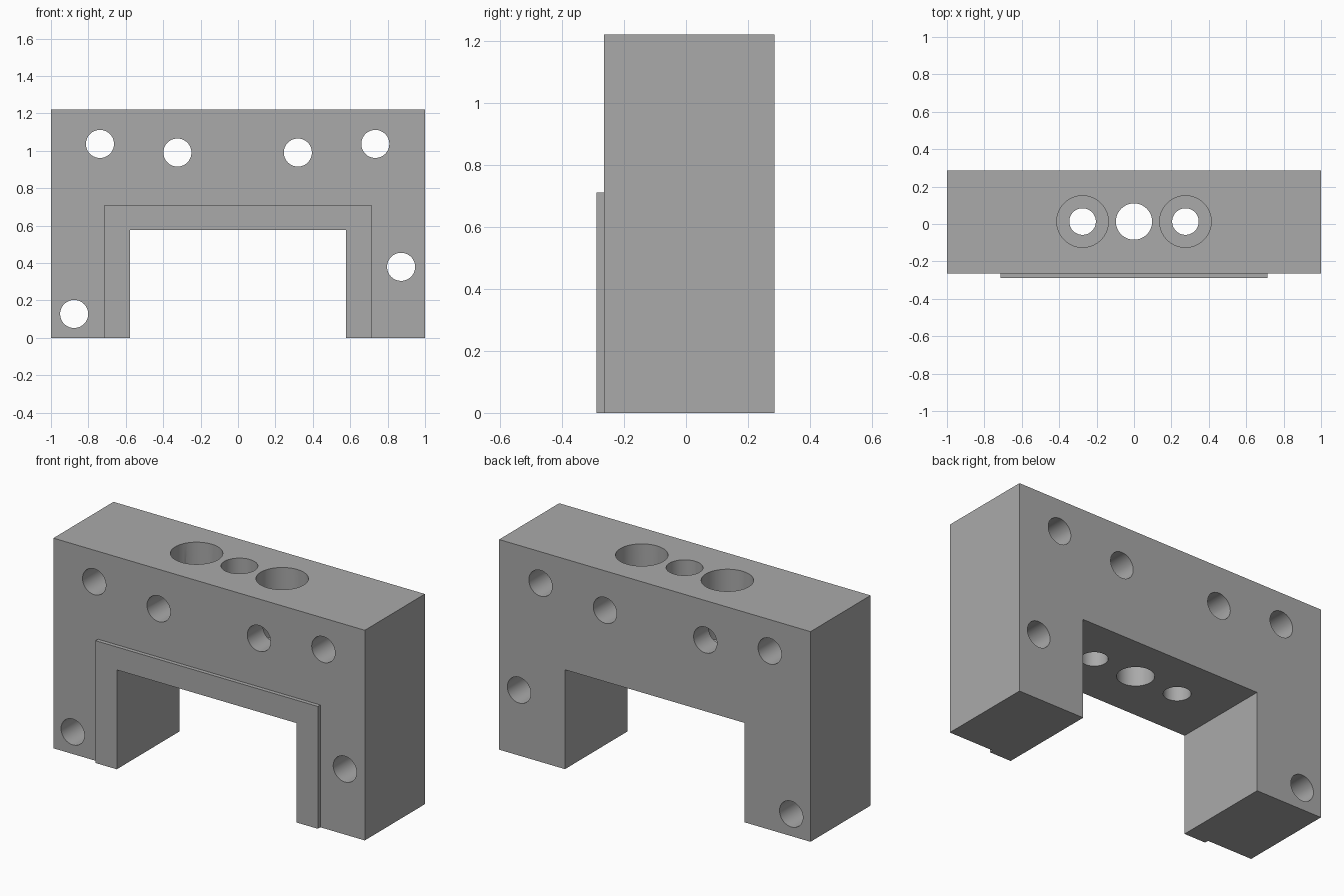
import bpy
import bmesh
from math import pi, radians
from mathutils import Matrix, Vector

default = bpy.data.objects.get("Cube")
if default:
    bpy.data.objects.remove(default, do_unlink=True)

BACK, FACE, FRONT = 0.286, -0.265, -0.288
HEIGHT = 1.22
OPENING = 0.577
BORE_Y = 0.013

grey = bpy.data.materials.new("plain grey")
grey.use_nodes = True
colour = (0.4, 0.4, 0.4, 1)
grey.diffuse_color = colour
grey.node_tree.nodes["Principled BSDF"].inputs["Base Color"].default_value = colour


def make_object(name, bm):
    bmesh.ops.recalc_face_normals(bm, faces=bm.faces)
    mesh = bpy.data.meshes.new(name)
    bm.to_mesh(mesh)
    bm.free()
    mesh.materials.append(grey)
    obj = bpy.data.objects.new(name, mesh)
    bpy.context.collection.objects.link(obj)
    return obj


def arch(name, half_width, top, y0, y1):
    """Upside-down U profile extruded along y."""
    w, o = half_width, OPENING
    outline = [(-w, 0), (-o, 0), (-o, o), (o, o), (o, 0), (w, 0), (w, top), (-w, top)]
    bm = bmesh.new()
    face = bm.faces.new([bm.verts.new((x, y0, z)) for x, z in outline])
    extruded = bmesh.ops.extrude_face_region(bm, geom=[face])["geom"]
    moved = [v for v in extruded if isinstance(v, bmesh.types.BMVert)]
    bmesh.ops.translate(bm, verts=moved, vec=(0, y1 - y0, 0))
    return make_object(name, bm)


def cylinder(name, radius, start, end):
    """Cylinder between two points."""
    start, end = Vector(start), Vector(end)
    axis = end - start
    turn = axis.to_track_quat('Z', 'Y').to_matrix().to_4x4()
    bm = bmesh.new()
    bmesh.ops.create_cone(bm, cap_ends=True, segments=64, radius1=radius, radius2=radius,
                          depth=axis.length, matrix=Matrix.Translation((start + end) / 2) @ turn)
    return make_object(name, bm)


def combine(target, tool, operation):
    """Apply a boolean and discard the helper."""
    tool.hide_render = True
    mod = target.modifiers.new(tool.name, 'BOOLEAN')
    mod.operation = operation
    mod.solver = 'EXACT'
    mod.object = tool
    bpy.context.view_layer.objects.active = target
    bpy.ops.object.modifier_apply(modifier=mod.name)
    bpy.data.objects.remove(tool, do_unlink=True)


# Main bridge block with the raised rim around its opening
block = arch("bridge_block", 1.0, HEIGHT, FACE, BACK)
combine(block, arch("front_rim", 0.714, 0.71, FRONT, -0.2), 'UNION')

# Cross holes running front to back
for x, z in [(-0.738, 1.037), (-0.324, 0.991), (0.32, 0.991),
             (0.734, 1.037), (0.872, 0.38), (-0.876, 0.128)]:
    combine(block, cylinder("cross_hole", 0.075, (x, -0.5, z), (x, 0.5, z)), 'DIFFERENCE')

# Vertical centre bore and the two counterbored bolt holes
combine(block, cylinder("centre_bore", 0.097, (0, BORE_Y, 0.4), (0, BORE_Y, 1.4)), 'DIFFERENCE')
for side in (-1, 1):
    x = side * 0.275
    combine(block, cylinder("bolt_hole", 0.071, (x, BORE_Y, 0.4), (x, BORE_Y, 1.4)), 'DIFFERENCE')
    combine(block, cylinder("counterbore", 0.138, (x, BORE_Y, 0.82), (x, BORE_Y, 1.4)), 'DIFFERENCE')

# Smooth hole walls, crisp edges
bpy.ops.object.select_all(action='DESELECT')
block.select_set(True)
bpy.context.view_layer.objects.active = block
bpy.ops.object.shade_smooth_by_angle(angle=radians(30))
